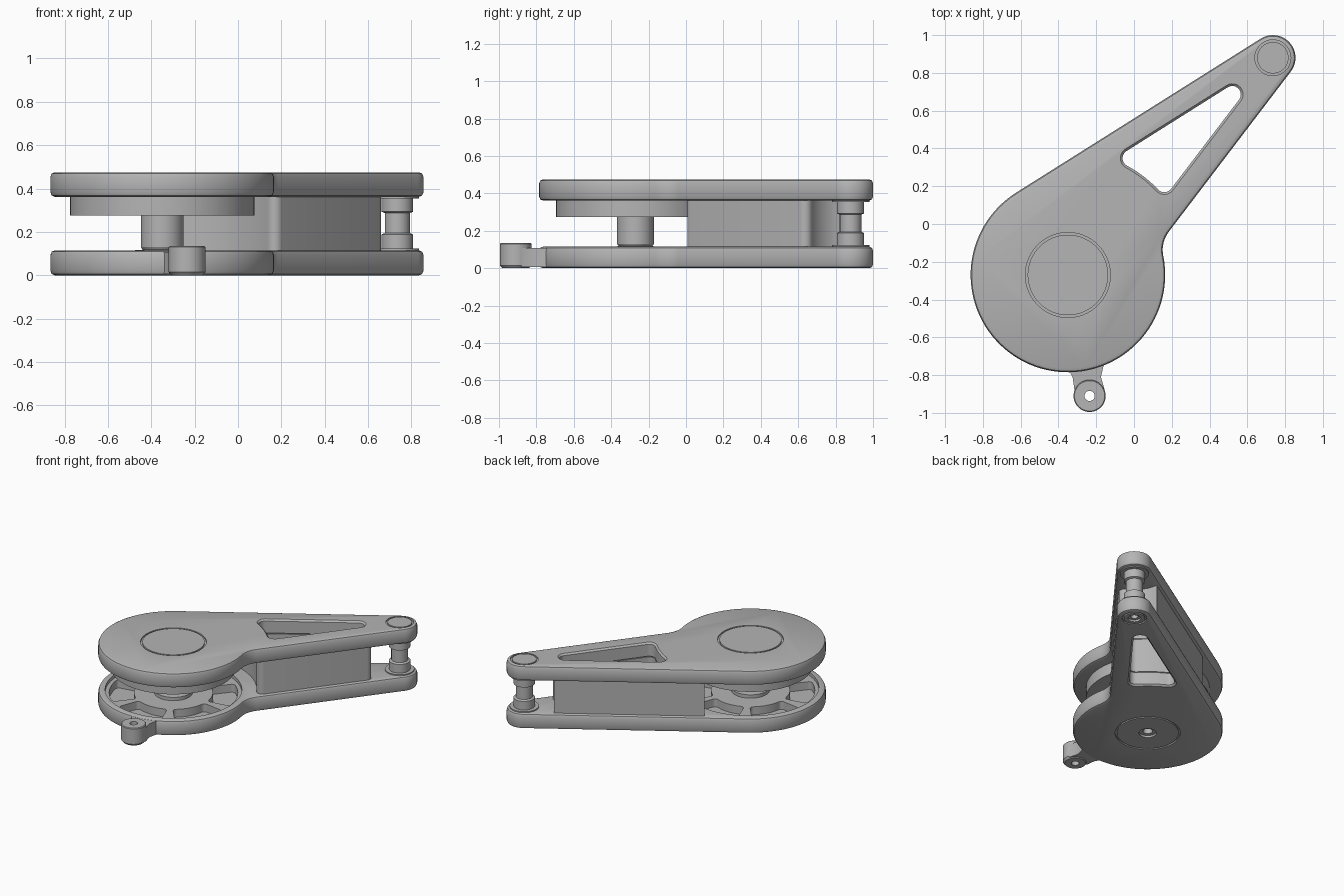
import bpy, bmesh, math
from math import pi, sqrt, atan2
from mathutils import Vector

if "Cube" in bpy.data.objects:
    bpy.data.objects.remove(bpy.data.objects["Cube"], do_unlink=True)

grey = bpy.data.materials.new("machined_grey")
grey.use_nodes = True
grey.diffuse_color = (0.46, 0.46, 0.46, 1)
grey.node_tree.nodes["Principled BSDF"].inputs["Base Color"].default_value = grey.diffuse_color

# Layout: hub circle, tip circle and the two straight sides of the arm
HUB, TIP, LUG = Vector((-0.35, -0.27)), Vector((0.735, 0.88)), Vector((-0.235, -0.91))
HUB_R, TIP_R, FILLET = 0.515, 0.12, 0.16
axis = TIP - HUB
left_angle = atan2(axis.y, axis.x) - math.asin((HUB_R - TIP_R) / axis.length)
right_angle = math.radians(52.7)


def polar(a, r=1.0):
    return Vector((math.cos(a), math.sin(a))) * r


left_dir, left_out = polar(left_angle), polar(left_angle + pi / 2)
right_dir, right_out = polar(right_angle), polar(right_angle - pi / 2)
LEFT_OFF = HUB_R
RIGHT_OFF = axis.dot(right_out) + TIP_R


def angle(v):
    return atan2(v.y, v.x)


def arc(c, r, a0, a1, n):
    return [c + polar(a0 + (a1 - a0) * i / n, r) for i in range(n + 1)]


def circle(c, r, n=64):
    return arc(c, r, 0, 2 * pi, n)[:-1]


def on_line(out, along, off, centre, r, sign):
    """Point on a line at offset off from the hub, at distance r from centre."""
    rel = centre - HUB
    side = off - rel.dot(out)
    return HUB + out * off + along * (rel.dot(along) + sign * sqrt(r * r - side * side))


def outline(d):
    """Teardrop plate contour, shrunk by d."""
    f = on_line(right_out, right_dir, RIGHT_OFF + FILLET, HUB, HUB_R + FILLET, 1)
    turn = angle(f - HUB)
    return (arc(TIP, TIP_R - d, angle(right_out), angle(left_out), 24)
            + arc(HUB, HUB_R - d, angle(left_out), turn + 2 * pi, 72)
            + arc(f, FILLET + d, turn + pi, angle(right_out) + pi, 10))


def window(d):
    """Rounded triangular opening, grown by d."""
    rho, near = 0.045, 0.658
    lo, ro = LEFT_OFF - 0.125 - rho, RIGHT_OFF - 0.128 - rho
    a = on_line(left_out, left_dir, lo, HUB, near + rho, 1)
    b = on_line(right_out, right_dir, ro, HUB, near + rho, 1)
    det = left_out.x * right_out.y - left_out.y * right_out.x
    c = HUB + Vector((lo * right_out.y - ro * left_out.y, ro * left_out.x - lo * right_out.x)) / det
    ta, tb = angle(a - HUB), angle(b - HUB)
    return (arc(c, rho + d, angle(right_out), angle(left_out), 12)
            + arc(a, rho + d, angle(left_out), ta + pi, 10)
            + arc(HUB, near - d, ta, tb, 12)[1:-1]
            + arc(b, rho + d, tb + pi, angle(right_out) + 2 * pi, 10))


def spacer_outline():
    """Block contour between the hub clearance and the tip clearance."""
    rho, near, far = 0.04, 0.57, 0.23
    lo, ro = LEFT_OFF - 0.025, RIGHT_OFF - 0.025 - rho
    nl = on_line(left_out, left_dir, lo, HUB, near, 1)
    fl = on_line(left_out, left_dir, lo, TIP, far, -1)
    nr = on_line(right_out, right_dir, ro, HUB, near + rho, 1)
    fr = on_line(right_out, right_dir, ro, TIP, far + rho, -1)
    full = 2 * pi
    return (arc(nr, rho, angle(nr - HUB) - pi, angle(right_out), 8)
            + arc(fr, rho, angle(right_out), angle(TIP - fr), 8)
            + arc(TIP, far, angle(fr - TIP) % full, angle(fl - TIP) % full, 14)[1:]
            + arc(HUB, near, angle(nl - HUB), angle(nr - HUB), 24)[:-1])


def loft(name, levels, ring=False):
    """Skin a list of (contour, z); ring joins the last contour to the first."""
    bm = bmesh.new()
    loops = [[bm.verts.new((p.x, p.y, z)) for p in pts] for pts, z in levels]
    for lo, hi in list(zip(loops, loops[1:])) + ([(loops[-1], loops[0])] if ring else []):
        n = len(lo)
        for i in range(n):
            j = (i + 1) % n
            bm.faces.new((lo[i], lo[j], hi[j], hi[i]))
    if not ring:
        bm.faces.new(loops[0][::-1])
        bm.faces.new(loops[-1])
    bmesh.ops.remove_doubles(bm, verts=bm.verts, dist=1e-5)
    bmesh.ops.recalc_face_normals(bm, faces=bm.faces)
    mesh = bpy.data.meshes.new(name)
    bm.to_mesh(mesh)
    bm.free()
    mesh.materials.append(grey)
    ob = bpy.data.objects.new(name, mesh)
    bpy.context.collection.objects.link(ob)
    return ob


def turned(name, c, profile, ring=False):
    return loft(name, [(circle(c, r), z) for r, z in profile], ring)


def groove(c, r, z, w=0.012):
    return turned("cutter", c, [(r - w, z - 0.01), (r, z - 0.01), (r, z + 0.01), (r - w, z + 0.01)], True)


def cut(ob, cutters):
    for c in cutters:
        m = ob.modifiers.new("cut", "BOOLEAN")
        m.operation, m.solver, m.object = "DIFFERENCE", "EXACT", c
        bpy.context.view_layer.update()
        new = bpy.data.meshes.new_from_object(ob.evaluated_get(bpy.context.evaluated_depsgraph_get()))
        ob.modifiers.clear()
        ob.data = new
        bpy.data.objects.remove(c, do_unlink=True)


def plate(name, z0, z1):
    rim = [(0.02, 0), (0.006, 0.006), (0, 0.02)]
    levels = [(outline(d), z0 + h) for d, h in rim] + [(outline(d), z1 - h) for d, h in rim[::-1]]
    ob = loft(name, levels)
    e = 0.012
    cut(ob, [loft("cutter", [(window(2 * e), z0 - e), (window(0), z0 + e),
                             (window(0), z1 - e), (window(2 * e), z1 + e)])])
    return ob


# Upper plate with bearing cover grooves
top = plate("upper_plate", 0.362, 0.475)
cut(top, [groove(HUB, 0.225, 0.475), groove(TIP, 0.095, 0.475)])

# Lower plate: round recess, kidney pockets between spokes, grooves and screw holes below
base = plate("lower_plate", 0, 0.115)
cut(base, [turned("cutter", HUB, [(0.468, 0.09), (0.468, 0.2)])])
SPOKES = 6
for k in range(SPOKES):
    mid, half = 2 * pi * (k + 0.5) / SPOKES, 0.36
    pocket = []
    for r, s in ((0.415, 1), (0.295, -1)):
        # each end is a rounded corner pair around an arc
        pocket += arc(HUB, r + s * 0.025, mid - s * half, mid + s * half, 14)
        end = HUB + polar(mid + s * half, r)
        t = mid + s * half + (0 if s > 0 else pi)
        pocket += arc(end, 0.025, t, t + pi / 2, 5)[1:]
        nxt = HUB + polar(mid + s * half, 0.71 - r)
        pocket += arc(nxt, 0.025, t + pi / 2, t + pi, 5)[:-1]
    cut(base, [loft("cutter", [(pocket, 0.03), (pocket, 0.2)])])
cut(base, [groove(HUB, 0.225, 0), groove(TIP, 0.085, 0)]
    + [turned("cutter", c, [(r, -0.02), (r, 0.015), (r * 0.55, 0.015), (r * 0.55, 0.06)])
       for c, r in ((HUB, 0.06), (TIP, 0.045))])

# Spacer block around the window
spacer = loft("spacer_block", [(spacer_outline(), 0.11), (spacer_outline(), 0.367)])
cut(spacer, [loft("cutter", [(window(0), 0), (window(0), 0.5)])])

# Hub disc and axle
turned("hub_disc", HUB, [(0.425, 0.275), (0.425, 0.37)])
turned("hub_axle", HUB, [(0.13, 0.08), (0.13, 0.115), (0.09, 0.118), (0.098, 0.13), (0.098, 0.28)])

# Tip pin with a waist and a thin washer at each end
turned("tip_pin", TIP, [(0.1, 0.11), (0.1, 0.123), (0.073, 0.123), (0.073, 0.188), (0.058, 0.195),
                        (0.058, 0.287), (0.073, 0.293), (0.073, 0.354), (0.1, 0.354), (0.1, 0.37)])

# Mounting lug with a through hole, and its tapered neck
turned("mounting_lug", LUG, [(0.027, 0), (0.072, 0), (0.085, 0.015), (0.085, 0.13),
                             (0.08, 0.135), (0.027, 0.135)], True)
neck = [Vector(p) for p in ((-0.35, -0.765), (-0.325, -0.81), (-0.315, -0.88), (-0.27, -0.88),
                            (-0.2, -0.88), (-0.155, -0.88), (-0.175, -0.81), (-0.16, -0.745))]
loft("lug_neck", [(neck, 0.006), (neck, 0.108)])

# Smooth shading with sharp edges kept
for ob in bpy.context.view_layer.objects:
    ob.select_set(ob.type == "MESH" and ob.data.materials[:1] == [grey])
bpy.context.view_layer.objects.active = top
bpy.ops.object.shade_smooth_by_angle(angle=math.radians(30))
